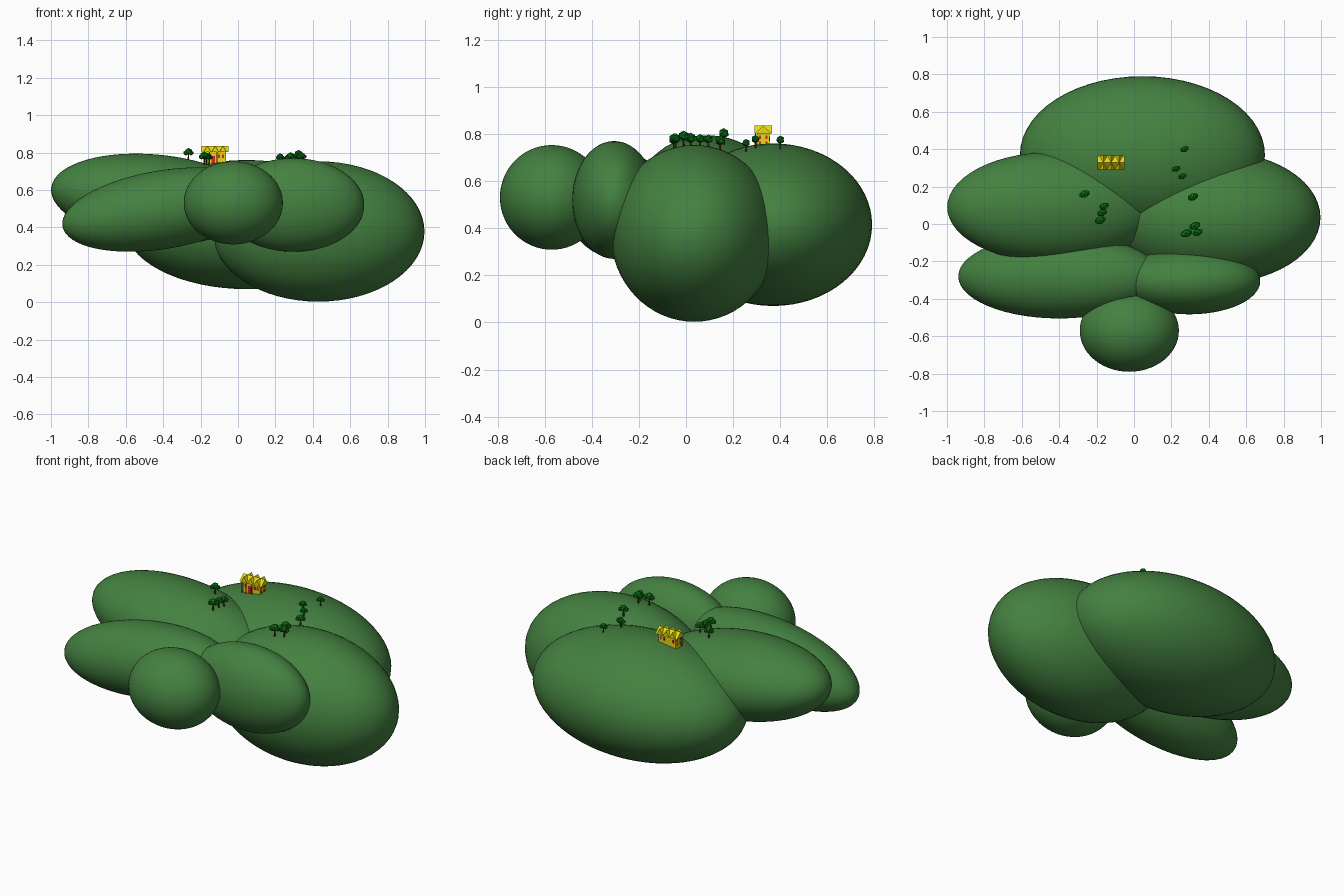
import bpy, bmesh, math
from mathutils import Vector, Matrix
from mathutils.bvhtree import BVHTree

if "Cube" in bpy.data.objects:
    bpy.data.objects.remove(bpy.data.objects["Cube"])


def mat(name, rgb):
    m = bpy.data.materials.new(name)
    m.diffuse_color = (*rgb, 1)
    m.use_nodes = True
    m.node_tree.nodes["Principled BSDF"].inputs["Base Color"].default_value = m.diffuse_color
    return m


HILL = mat("hill_green", (0.058, 0.22, 0.052))
LEAF = mat("leaf_green", (0.004, 0.19, 0.008))
BARK = mat("bark_brown", (0.09, 0.035, 0.012))
YELLOW = mat("house_yellow", (0.80, 0.70, 0.006))
RED = mat("trim_red", (0.62, 0.02, 0.015))


def finish(bm, name, material, smooth=False):
    me = bpy.data.meshes.new(name)
    bmesh.ops.recalc_face_normals(bm, faces=bm.faces)
    for f in bm.faces:
        f.smooth = smooth
    bm.to_mesh(me)
    bm.free()
    ob = bpy.data.objects.new(name, me)
    bpy.context.collection.objects.link(ob)
    me.materials.append(material)
    return ob


# Rounded hills: name, centre, radii, tilt about y in degrees
hills = [
    ("back_hill", (0.045, 0.37, 0.415), (0.655, 0.42, 0.345), 0),
    ("right_hill", (0.43, 0.035, 0.378), (0.567, 0.355, 0.375), 0),
    ("left_hill", (-0.43, 0.09, 0.55), (0.572, 0.295, 0.238), 6.1),
    ("front_left_hill", (-0.40, -0.28, 0.495), (0.546, 0.225, 0.21), -9.3),
    ("front_right_hill", (0.295, -0.305, 0.52), (0.38, 0.178, 0.25), 0),
    ("front_knoll", (-0.025, -0.57, 0.531), (0.265, 0.22, 0.222), 0),
]
trees_bvh = []
for name, c, r, tilt in hills:
    bm = bmesh.new()
    bmesh.ops.create_uvsphere(bm, u_segments=56, v_segments=32, radius=1)
    bmesh.ops.transform(bm, verts=bm.verts, matrix=Matrix.Translation(c)
                        @ Matrix.Rotation(math.radians(tilt), 4, 'Y')
                        @ Matrix.Diagonal((*r, 1)))
    trees_bvh.append(BVHTree.FromBMesh(bm))
    finish(bm, name, HILL, True)


def ground(x, y):
    hits = [b.ray_cast(Vector((x, y, 2)), Vector((0, 0, -1)))[0] for b in trees_bvh]
    return max(h.z for h in hits if h)


# Trees: x, y, size
trees = [(-0.265, 0.16, 1.1), (-0.16, 0.095, 1), (-0.17, 0.06, 1), (-0.18, 0.02, 1.15),
         (0.27, 0.40, 0.9), (0.225, 0.295, 0.9), (0.26, 0.255, 0.85), (0.315, 0.145, 1.1),
         (0.325, -0.01, 1.15), (0.28, -0.05, 1.2), (0.34, -0.045, 1.05)]
for i, (x, y, s) in enumerate(trees):
    z = ground(x, y)
    bm = bmesh.new()
    bmesh.ops.create_cone(bm, segments=6, radius1=0.005 * s, radius2=0.003 * s, depth=0.04 * s,
                          cap_ends=True, matrix=Matrix.Translation((x, y, z + 0.014 * s)))
    finish(bm, f"tree_trunk_{i}", BARK)
    bm = bmesh.new()
    for dx, dy, dz, k in ((0, 0, 0.045, 1), (0.012, 0.005, 0.038, 0.75), (-0.012, -0.004, 0.037, 0.75)):
        bmesh.ops.create_icosphere(
            bm, subdivisions=1, radius=0.02 * s * k,
            matrix=Matrix.Translation((x + dx * s, y + dy * s, z + dz * s))
            @ Matrix.Rotation(i * 0.7 + dx * 50, 4, 'Z') @ Matrix.Diagonal((1, 1, 0.85, 1)))
    finish(bm, f"tree_crown_{i}", LEAF)


def box(bm, c, size):
    bmesh.ops.create_cube(bm, size=1, matrix=Matrix.Translation(c) @ Matrix.Diagonal((*size, 1)))


def gable(bm, c, half_len, half_wid, rise, along_x=True):
    """Triangular prism with its ridge along x or y, base at c."""
    ends = []
    for e in (-half_len, half_len):
        pts = [(e, -half_wid, 0), (e, half_wid, 0), (e, 0, rise)]
        if not along_x:
            pts = [(q, p, h) for p, q, h in pts]
        ends.append([bm.verts.new(Vector(c) + Vector(p)) for p in pts])
    a, b = ends
    bm.faces.new(a)
    bm.faces.new(b)
    for i in range(3):
        j = (i + 1) % 3
        bm.faces.new((a[i], a[j], b[j], b[i]))


# House on the back hill
hx, hy, hz = -0.122, 0.328, 0.74
bm = bmesh.new()
box(bm, (hx, hy, hz + 0.03), (0.114, 0.052, 0.07))
finish(bm, "house_walls", YELLOW)
bm = bmesh.new()
gable(bm, (hx, hy, hz + 0.062), 0.072, 0.036, 0.034)
for dx in (-0.042, 0, 0.042):
    gable(bm, (hx + dx, hy, hz + 0.062), 0.037, 0.02, 0.034, False)
finish(bm, "house_roof", YELLOW)

# Red door, windows and posts
bm = bmesh.new()
box(bm, (hx - 0.01, hy - 0.0275, hz + 0.02), (0.018, 0.005, 0.045))
for dx in (-0.04, 0.02, 0.042):
    for s in (-1, 1):
        box(bm, (hx + dx, hy + s * 0.0265, hz + 0.04), (0.011, 0.003, 0.018))
for s in (-1, 1):
    for dy in (-0.014, 0.014):
        for dz in (0.022, 0.046):
            box(bm, (hx + s * 0.0575, hy + dy, hz + dz), (0.003, 0.01, 0.014))
finish(bm, "door_and_windows", RED)
bm = bmesh.new()
for dx in (-0.058, -0.03, 0.01):
    box(bm, (hx + dx, hy - 0.033, hz + 0.03), (0.004, 0.004, 0.066))
finish(bm, "porch_posts", RED)
